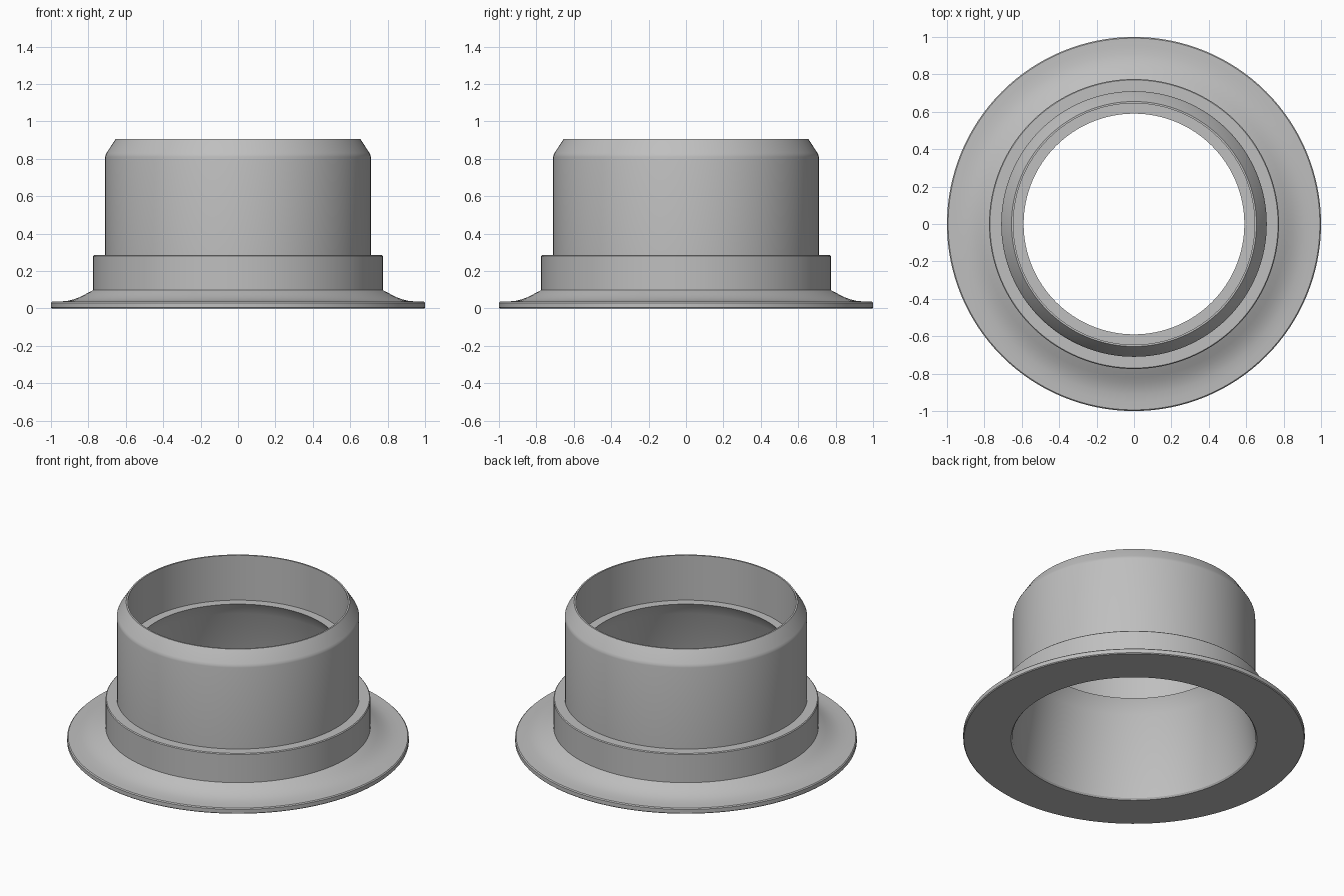
import bpy
import bmesh
import math

cube = bpy.data.objects.get("Cube")
if cube:
    bpy.data.objects.remove(cube, do_unlink=True)

SEGMENTS = 128


def make_material(name, colour):
    mat = bpy.data.materials.new(name)
    mat.use_nodes = True
    mat.diffuse_color = colour
    mat.node_tree.nodes["Principled BSDF"].inputs["Base Color"].default_value = colour
    return mat


def lathe(name, profile, mat):
    """Revolve a closed (radius, height) outline around the z axis."""
    bm = bmesh.new()
    verts = [bm.verts.new((r, 0, z)) for r, z in profile]
    edges = [bm.edges.new((a, b)) for a, b in zip(verts, verts[1:] + verts[:1])]
    bmesh.ops.spin(bm, geom=verts + edges, cent=(0, 0, 0), axis=(0, 0, 1),
                   angle=math.tau, steps=SEGMENTS, use_merge=True)
    bmesh.ops.remove_doubles(bm, verts=bm.verts, dist=0.0001)
    bmesh.ops.recalc_face_normals(bm, faces=bm.faces)
    mesh = bpy.data.meshes.new(name)
    bm.to_mesh(mesh)
    bm.free()
    mesh.materials.append(mat)
    obj = bpy.data.objects.new(name, mesh)
    bpy.context.collection.objects.link(obj)
    bpy.ops.object.select_all(action="DESELECT")
    obj.select_set(True)
    bpy.context.view_layer.objects.active = obj
    bpy.ops.object.shade_smooth_by_angle(angle=math.radians(30))
    return obj


grey = make_material("plain grey", (0.52, 0.52, 0.52, 1))

# Flange rim, then the concave sweep up to the collar
flange = [(0.72, 0), (0.995, 0), (1, 0.005), (1, 0.03), (0.994, 0.036)]
sweep = [(0.95, 0.037), (0.91, 0.041), (0.88, 0.048), (0.85, 0.059),
         (0.82, 0.074), (0.795, 0.088), (0.775, 0.098)]
# Collar step and the upper pipe with its chamfered end
collar = [(0.775, 0.28), (0.77, 0.285), (0.71, 0.285)]
pipe = [(0.71, 0.81), (0.708, 0.82), (0.703, 0.831), (0.655, 0.905), (0.645, 0.905)]
# Bore: upper wall, ledge, sloped stop and tapered socket
bore = [(0.645, 0.615), (0.59, 0.615), (0.64, 0.531), (0.712, 0.01)]

lathe("flanged_sleeve", flange + sweep + collar + pipe + bore, grey)
